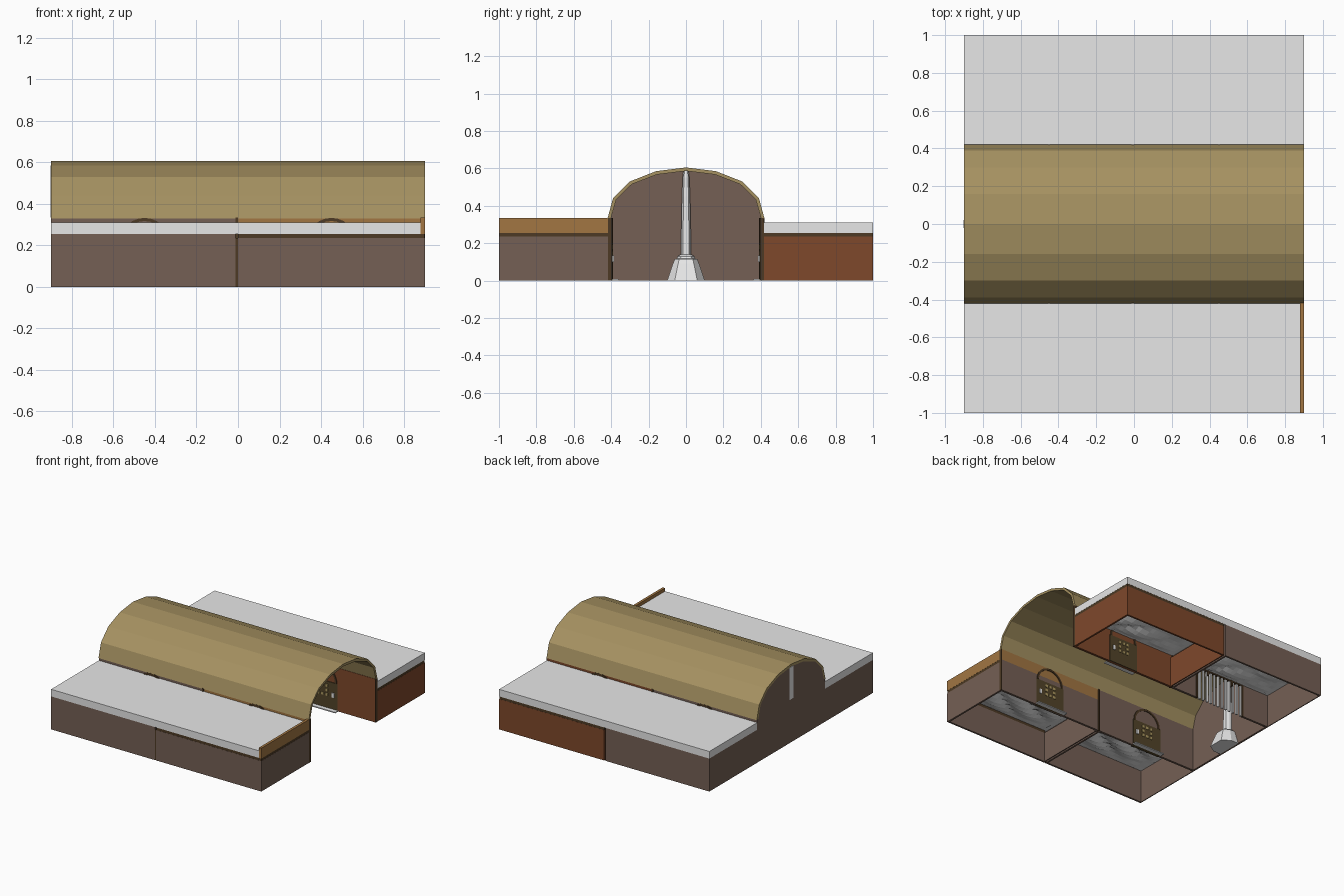
import bpy, bmesh, math, random

if "Cube" in bpy.data.objects:
    bpy.data.objects.remove(bpy.data.objects["Cube"])
random.seed(4)


def mat(name, r, g, b):
    m = bpy.data.materials.new(name)
    m.diffuse_color = (r, g, b, 1)
    m.use_nodes = True
    m.node_tree.nodes["Principled BSDF"].inputs["Base Color"].default_value = m.diffuse_color
    return m


GREY = mat("pale grey", .8, .8, .8)
BROWN = mat("brown stone", .178, .117, .09)
RUST = mat("rust brick", .21, .065, .024)
OCHRE = mat("ochre brick", .36, .18, .055)
DARK = mat("dark timber", .074, .042, .018)
OLIVE = mat("olive vault", .38, .285, .12)
DOOR = mat("door wood", .085, .058, .022)
GOLD = mat("dull gold", .42, .32, .12)


def make(name, bm, m):
    bmesh.ops.recalc_face_normals(bm, faces=bm.faces)
    me = bpy.data.meshes.new(name)
    bm.to_mesh(me)
    bm.free()
    me.materials.append(m)
    ob = bpy.data.objects.new(name, me)
    bpy.context.collection.objects.link(ob)
    return ob


def boxes(name, m, specs):
    """Each spec is x0, x1, y0, y1, z0, z1; all go in one object."""
    bm = bmesh.new()
    for x0, x1, y0, y1, z0, z1 in specs:
        y0, y1 = min(y0, y1), max(y0, y1)
        vs = bmesh.ops.create_cube(bm, size=1)["verts"]
        for v in vs:
            v.co = ((x0 + x1) / 2 + v.co.x * (x1 - x0),
                    (y0 + y1) / 2 + v.co.y * (y1 - y0),
                    (z0 + z1) / 2 + v.co.z * (z1 - z0))
    return make(name, bm, m)


def loft(name, m, rings, closed=True):
    """Skin equal-length rings of points; cap both ends."""
    bm = bmesh.new()
    vr = [[bm.verts.new(p) for p in ring] for ring in rings]
    n = len(vr[0])
    for a, b in zip(vr, vr[1:]):
        for i in range(n):
            bm.faces.new((a[i], a[(i + 1) % n], b[(i + 1) % n], b[i]))
    bm.faces.new(vr[0])
    bm.faces.new(vr[-1])
    return make(name, bm, m)


# Barrel vault over the corridor
half = [(.42, .33), (.39, .44), (.30, .53), (.16, .585), (0, .605)]
inner = [(.402, .33), (.373, .433), (.29, .515), (.155, .567), (0, .586)]


def mirrored(p):
    return p + [(-y, z) for y, z in p[-2::-1]]


section = mirrored(half) + mirrored(inner)[::-1]
loft("barrel_vault", OLIVE, [[(x, y, z) for y, z in section] for x in (-.9, .9)])

# Closed end of the corridor, filling the arch
end = [(.41, 0)] + inner
end = mirrored(end)
loft("corridor_end_wall", BROWN, [[(x, y, z) for y, z in end] for x in (-.9, -.885)])
boxes("end_wall_strip", GREY, [(-.903, -.885, -.022, .022, .335, .585)])

# Half-octagon column with a flared base against the end wall
rings = []
for z, w, d in [(0, .1, .125), (.09, .07, .095), (.115, .06, .085), (.117, .048, .07),
                (.13, .045, .065), (.14, .028, .045), (.45, .022, .036),
                (.55, .018, .03), (.585, .014, .022)]:
    x = -.886
    rings.append([(x, -w, z), (x + d * .5, -w, z), (x + d, -w * .6, z),
                  (x + d, w * .6, z), (x + d * .5, w, z), (x, w, z)])
loft("column", GREY, rings)

# Four cells around the corridor
T = .014
for sx in (-1, 1):
    for sy in (-1, 1):
        tag = ("right" if sx > 0 else "left") + ("_back" if sy > 0 else "_front")
        wall = RUST if (sx, sy) == (1, 1) else BROWN
        x0, x1 = (0, .9) if sx > 0 else (-.9, -.012)
        top = .235 if sx > 0 else .255
        # outer, end and dividing walls
        boxes("cell_walls_" + tag, wall, [
            (x0, x1, sy, sy * (1 - T), 0, top),
            (x0, x0 + T / 2, sy * (1 - T), sy * .415, 0, top),
            (x1 - T, x1, sy * (1 - T), sy * .415, 0, top)])
        if sx > 0:
            boxes("wall_trim_" + tag, DARK, [
                (x0, x1 - .001, sy * .999, sy * (1 - T), .235, .255),
                (x1 - T, x1 - .001, sy * (1 - T), sy * .415, .235, .255)])
        # corridor wall, with an opening in the barred cell
        barred = (sx, sy) == (-1, 1)
        ya, yb = sy * .398, sy * .415
        if barred:
            specs = [(x0, -.66, ya, yb, 0, .335), (-.24, x1, ya, yb, 0, .335),
                     (-.66, -.24, ya, yb, .25, .335)]
        else:
            specs = [(x0, x1, ya, yb, 0, .25)]
            boxes("corridor_wall_top_" + tag, OCHRE if (sx, sy) == (1, -1) else wall,
                  [(x0, x1, ya, yb, .25, .335)])
        boxes("corridor_wall_" + tag, wall, specs)
        if sx > 0:
            boxes("corridor_end_post_" + tag, DARK,
                  [(.895, .901, sy * .395, sy * .418, 0, .335)])
        # roof slab
        boxes("roof_slab_" + tag, GREY,
              [(-.9 if sx < 0 else 0, .88 if (sx, sy) == (1, -1) else .9 * max(sx, 0),
                sy * .415, sy, .255, .31)])
        # rough rock ceiling
        bm = bmesh.new()
        bmesh.ops.create_grid(bm, x_segments=26, y_segments=14, size=1)
        px, py = random.uniform(0, 6), random.uniform(0, 6)
        for v in bm.verts:
            u, w = v.co.x, v.co.y
            h = (math.sin(u * 5 + px + 2 * math.sin(w * 2)) + math.sin(w * 6 + py + u * 3)) / 2
            h = abs(h) * (1 - u ** 4) * (1 - w ** 4) * .04 + random.uniform(0, .004)
            v.co = ((x0 + x1) / 2 + u * .425, sy * (.708 + w * .27), .253 - h)
        make("rock_ceiling_" + tag, bm, GREY)

        cx = sx * .45
        # arch ring over each doorway
        N = 12
        rings = []
        for i in range(N + 1):
            a = math.pi * i / N
            c, s = math.cos(a), math.sin(a)
            rings.append([(cx + r * c, sy * y, .212 + r * s)
                          for r, y in [(.12, .392), (.12, .421), (.105, .421), (.105, .392)]])
        loft("door_arch_" + tag, DARK, rings)
        if barred:
            # iron bars
            boxes("cell_bars", GREY,
                  [(-.655 + i * .0345, -.64 + i * .0345, sy * .4, sy * .413, 0, .25)
                   for i in range(12)])
            boxes("bar_frame", DARK, [(-.67, -.23, sy * .397, sy * .417, .245, .258),
                                      (-.67, -.656, sy * .397, sy * .417, 0, .245),
                                      (-.245, -.23, sy * .397, sy * .417, 0, .245)])
        else:
            # plank door with a gold window grid, seen on both sides
            boxes("door_" + tag, DOOR, [(cx - .125, cx + .125, sy * .393, sy * .42, 0, .212)])
            grid = [(cx + i * .035 - .01, cx + i * .035 + .01, .389, .424,
                     z, z + .02) for i in (-1, 0, 1) for z in (.1, .135, .17)
                    if (i, z) != (0, .135)]
            boxes("door_grid_" + tag, GOLD,
                  [(a, b, sy * c, sy * d, e, f) for a, b, c, d, e, f in grid])
            boxes("door_handle_" + tag, GREY,
                  [(cx + .08, cx + .1, sy * .386, sy * .427, .1, .135)])
            boxes("doorstep_" + tag, GREY,
                  [(cx - .13, cx + .13, sy * .36, sy * .393, 0, .008)])

# Raised ochre parapet on the open end, and the dark post between front cells
boxes("parapet", OCHRE, [(.88, .9, -1, -.415, .255, .335)])
boxes("middle_post", DARK, [(-.012, 0, -.998, -.985, 0, .235),
                            (-.012, 0, -.42, -.39, 0, .335),
                            (-.012, 0, .39, .42, 0, .335)])
